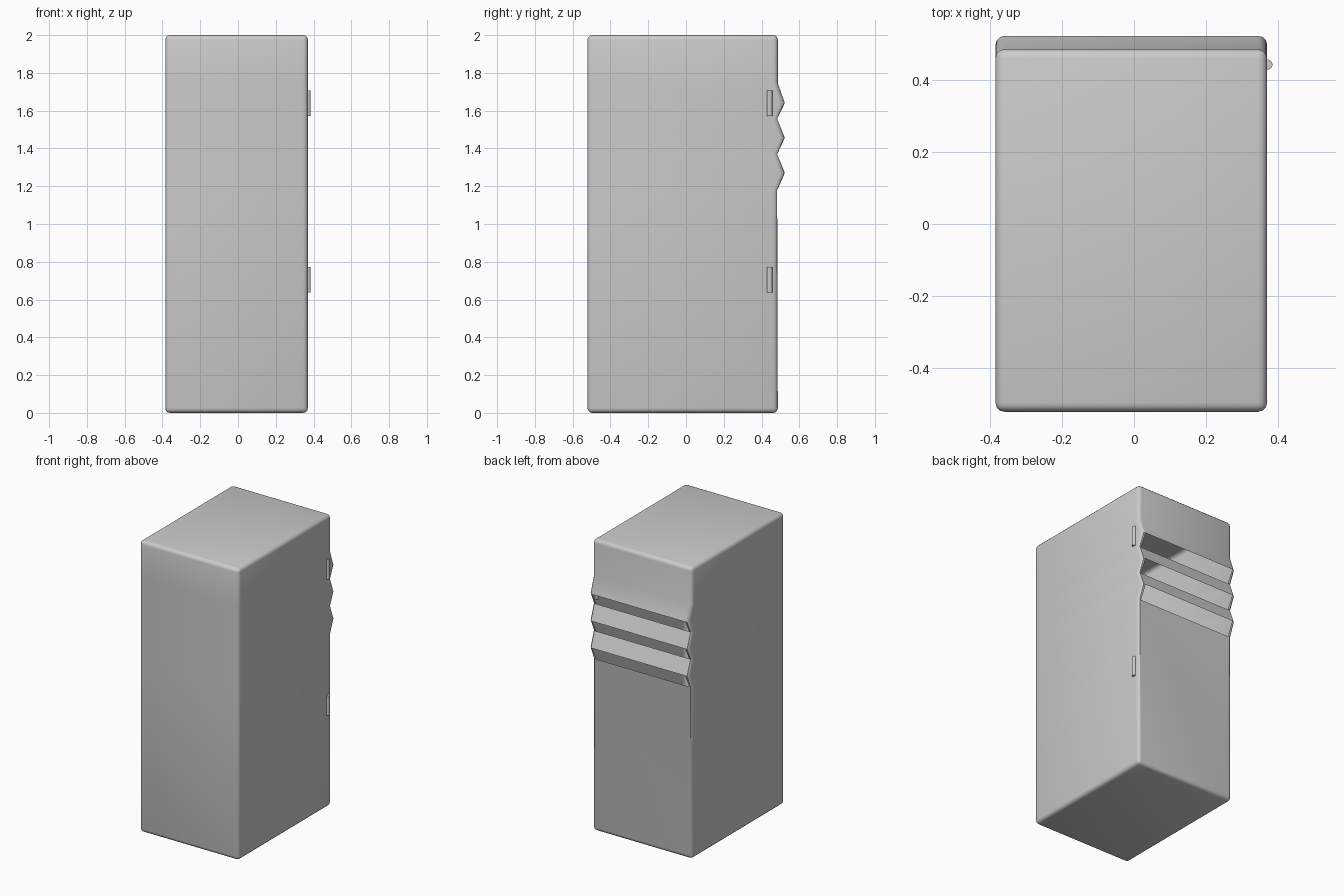
import bpy, bmesh
from mathutils import Vector

if "Cube" in bpy.data.objects:
    bpy.data.objects.remove(bpy.data.objects["Cube"])

X0, X1, Y0, Y1, H = -0.385, 0.37, -0.522, 0.486, 2.0
PEAKS = (1.64, 1.455, 1.27)             # louvre lips
VALLEYS = (1.745, 1.557, 1.37, 1.178)   # louvre roots


def near(z, levels):
    return any(abs(z - l) < 1e-3 for l in levels)


# Hollow sheet-metal cabinet with softly rounded edges
bm = bmesh.new()
bmesh.ops.create_cube(bm, size=1)
bmesh.ops.scale(bm, vec=(X1 - X0, Y1 - Y0, H), verts=bm.verts)
bmesh.ops.translate(bm, vec=((X0 + X1) / 2, (Y0 + Y1) / 2, H / 2), verts=bm.verts)
bmesh.ops.bevel(bm, geom=bm.edges[:], offset=0.025, offset_type='OFFSET',
                segments=3, profile=0.5, affect='EDGES')

# Louvres: cut loops, push the lips out and the lower roots slightly in
for z in PEAKS + VALLEYS:
    bmesh.ops.bisect_plane(bm, geom=bm.verts[:] + bm.edges[:] + bm.faces[:],
                           plane_co=(0, 0, z), plane_no=(0, 0, 1))
back = [v for v in bm.verts if v.co.y > Y1 - 0.03]
for v in back:
    if near(v.co.z, PEAKS):
        v.co.y += 0.037
    elif near(v.co.z, VALLEYS[1:]) and v.co.y > Y1 - 0.002:
        v.co.y -= 0.007

# Open the underside of each louvre
bm.normal_update()
slots = []
for f in bm.faces:
    xs = [v.co.x for v in f.verts]
    c = f.calc_center_median()
    if c.y > 0.47 and 1.17 < c.z < 1.7 and f.normal.z < -0.1 and max(xs) - min(xs) > 0.4:
        slots.append(f)
bmesh.ops.delete(bm, geom=slots, context='FACES')

mesh = bpy.data.meshes.new("cabinet_shell")
bm.to_mesh(mesh)
bm.free()
cabinet = bpy.data.objects.new("cabinet_shell", mesh)
bpy.context.collection.objects.link(cabinet)
bpy.context.view_layer.objects.active = cabinet
cabinet.select_set(True)
bpy.ops.object.shade_smooth_by_angle(angle=0.55)

# Hinge barrels on the right side of the door
for name, z in (("lower_hinge", 0.705), ("upper_hinge", 1.64)):
    bpy.ops.mesh.primitive_cylinder_add(vertices=16, radius=0.014, depth=0.135,
                                        location=(0.371, 0.443, z))
    bpy.context.object.name = name
    bpy.ops.object.shade_smooth_by_angle(angle=0.55)
